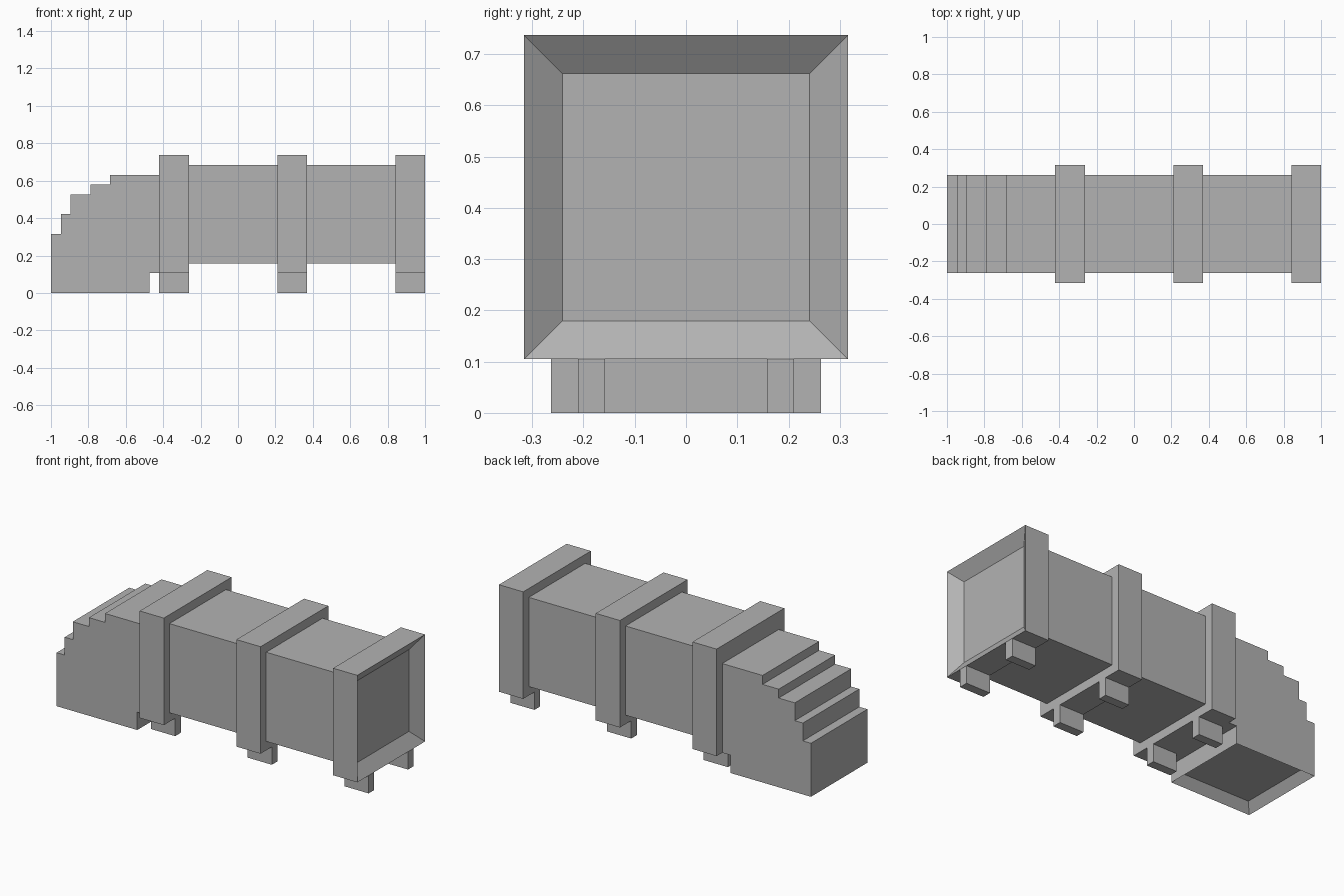
import bpy
import bmesh
from mathutils import Vector

U = 1 / 19  # modelling grid step

if "Cube" in bpy.data.objects:
    bpy.data.objects.remove(bpy.data.objects["Cube"], do_unlink=True)

grey = bpy.data.materials.new("plain grey")
grey.use_nodes = True
grey.diffuse_color = (0.45, 0.45, 0.45, 1)
grey.node_tree.nodes["Principled BSDF"].inputs["Base Color"].default_value = grey.diffuse_color


def extrude_profile(name, profile, y0, y1, mouth=None, rim=0):
    """Extrude an x-z outline along y; optionally sink the face pointing along mouth."""
    bm = bmesh.new()
    face = bm.faces.new([bm.verts.new((x * U, y0 * U, z * U)) for x, z in profile])
    moved = bmesh.ops.extrude_face_region(bm, geom=[face])["geom"]
    verts = [g for g in moved if isinstance(g, bmesh.types.BMVert)]
    bmesh.ops.translate(bm, verts=verts, vec=(0, (y1 - y0) * U, 0))
    bmesh.ops.recalc_face_normals(bm, faces=bm.faces)
    if mouth:
        d = Vector(mouth)
        target = max((f for f in bm.faces if f.normal.dot(d) > 0.99),
                     key=lambda f: f.calc_center_median().dot(d))
        bmesh.ops.inset_region(bm, faces=[target], thickness=rim * U)
        bmesh.ops.translate(bm, verts=target.verts, vec=-d * U)
    mesh = bpy.data.meshes.new(name)
    bm.to_mesh(mesh)
    bm.free()
    mesh.materials.append(grey)
    obj = bpy.data.objects.new(name, mesh)
    bpy.context.collection.objects.link(obj)
    return obj


def box(name, x0, x1, y0, y1, z0, z1, **kw):
    return extrude_profile(name, [(x0, z0), (x1, z0), (x1, z1), (x0, z1)], y0, y1, **kw)


# Collars, each on a pair of feet; the end collar has a recessed mouth
for label, x in (("inner", -8), ("middle", 4), ("end", 16)):
    opening = dict(mouth=(1, 0, 0), rim=2) if label == "end" else {}
    box(label + "_collar", x, x + 3, -6, 6, 2, 14, **opening)
    for side, y in (("left", 3), ("right", -4)):
        box(f"{label}_foot_{side}", x, x + 3, y, y + 1, 0, 2)

# Straight pipe sections between the collars
box("inner_pipe", -5, 4, -5, 5, 3, 13)
box("outer_pipe", 7, 16, -5, 5, 3, 13)

# Stepped elbow turning down to a recessed mouth in its underside
elbow = [(-19, 0), (-9, 0), (-9, 2), (-8, 2), (-8, 12), (-13, 12), (-13, 11),
         (-15, 11), (-15, 10), (-17, 10), (-17, 8), (-18, 8), (-18, 6), (-19, 6)]
extrude_profile("elbow", elbow, -5, 5, mouth=(0, 0, -1), rim=1)
